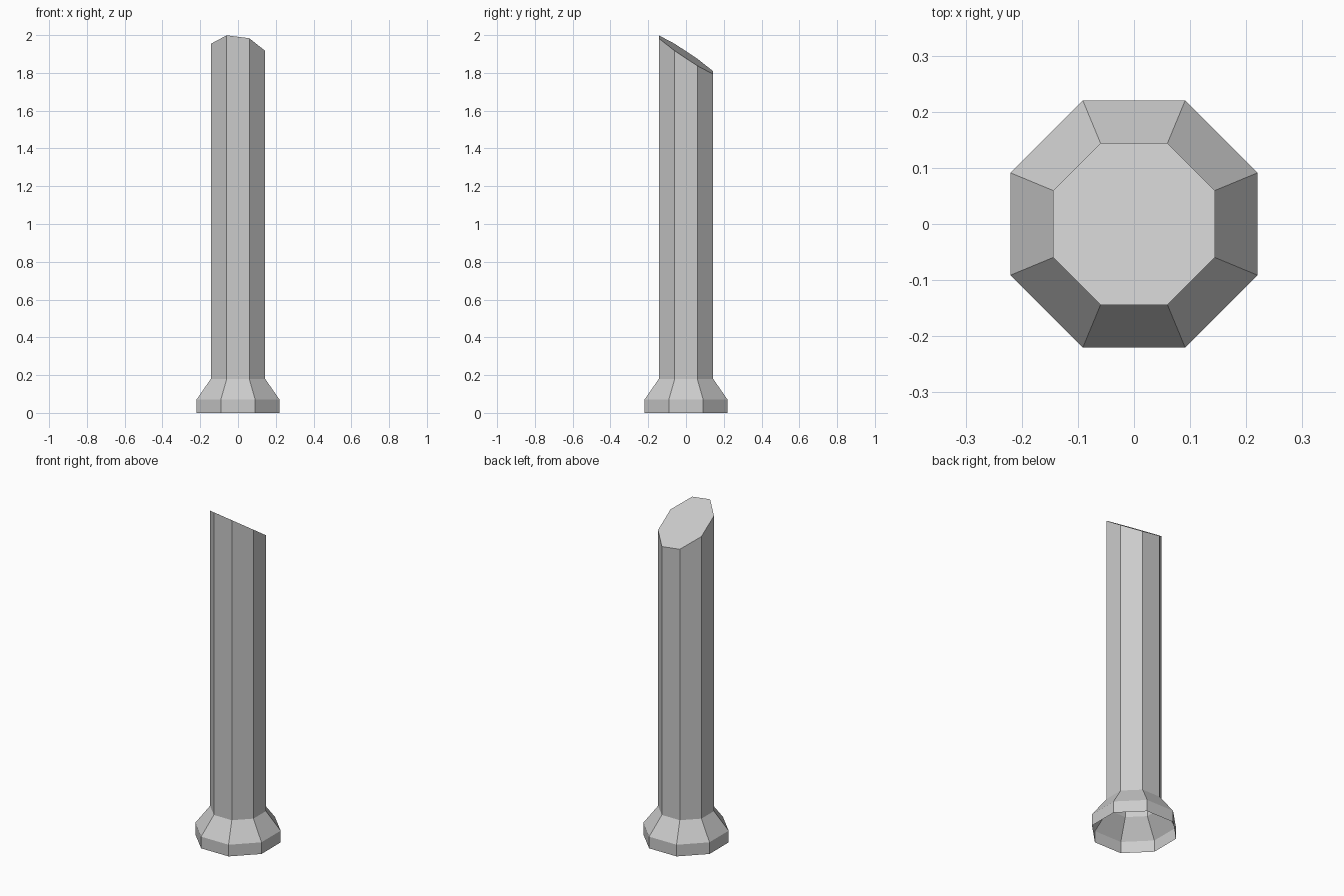
import bpy, bmesh, math

cube = bpy.data.objects.get("Cube")
if cube:
    bpy.data.objects.remove(cube, do_unlink=True)

SIDES = 8
SHAFT = 0.144 / math.cos(math.pi / SIDES)
BASE = 0.22 / math.cos(math.pi / SIDES)

grey = bpy.data.materials.new("plain grey")
grey.use_nodes = True
colour = (0.6, 0.6, 0.6, 1)
grey.diffuse_color = colour
grey.node_tree.nodes["Principled BSDF"].inputs["Base Color"].default_value = colour


def slant(x, y):
    """Height of the sloping cut across the top of the shaft."""
    return 1.896 - 0.13 * x - 0.66 * y


def ring(bm, radius, height):
    verts = []
    for i in range(SIDES):
        a = (i + 0.5) * math.tau / SIDES
        x, y = radius * math.cos(a), radius * math.sin(a)
        verts.append(bm.verts.new((x, y, height(x, y))))
    return verts


def tube(name, profile, capped=False):
    """Octagonal shell through (radius, height function) rings."""
    bm = bmesh.new()
    rings = [ring(bm, r, h) for r, h in profile]
    for low, high in zip(rings, rings[1:]):
        for i in range(SIDES):
            j = (i + 1) % SIDES
            bm.faces.new((low[i], low[j], high[j], high[i]))
    if capped:
        bm.faces.new(rings[-1])
    mesh = bpy.data.meshes.new(name)
    bm.to_mesh(mesh)
    bm.free()
    mesh.materials.append(grey)
    obj = bpy.data.objects.new(name, mesh)
    bpy.context.collection.objects.link(obj)
    return obj


def level(z):
    return lambda x, y: z


# Flared foot, hollow and open underneath
tube("flared_base", [(BASE, level(0)), (BASE, level(0.07)), (SHAFT, level(0.18))])

# Straight shaft closed by the sloping cut
tube("shaft", [(SHAFT, level(0.18)), (SHAFT, slant)], capped=True)
